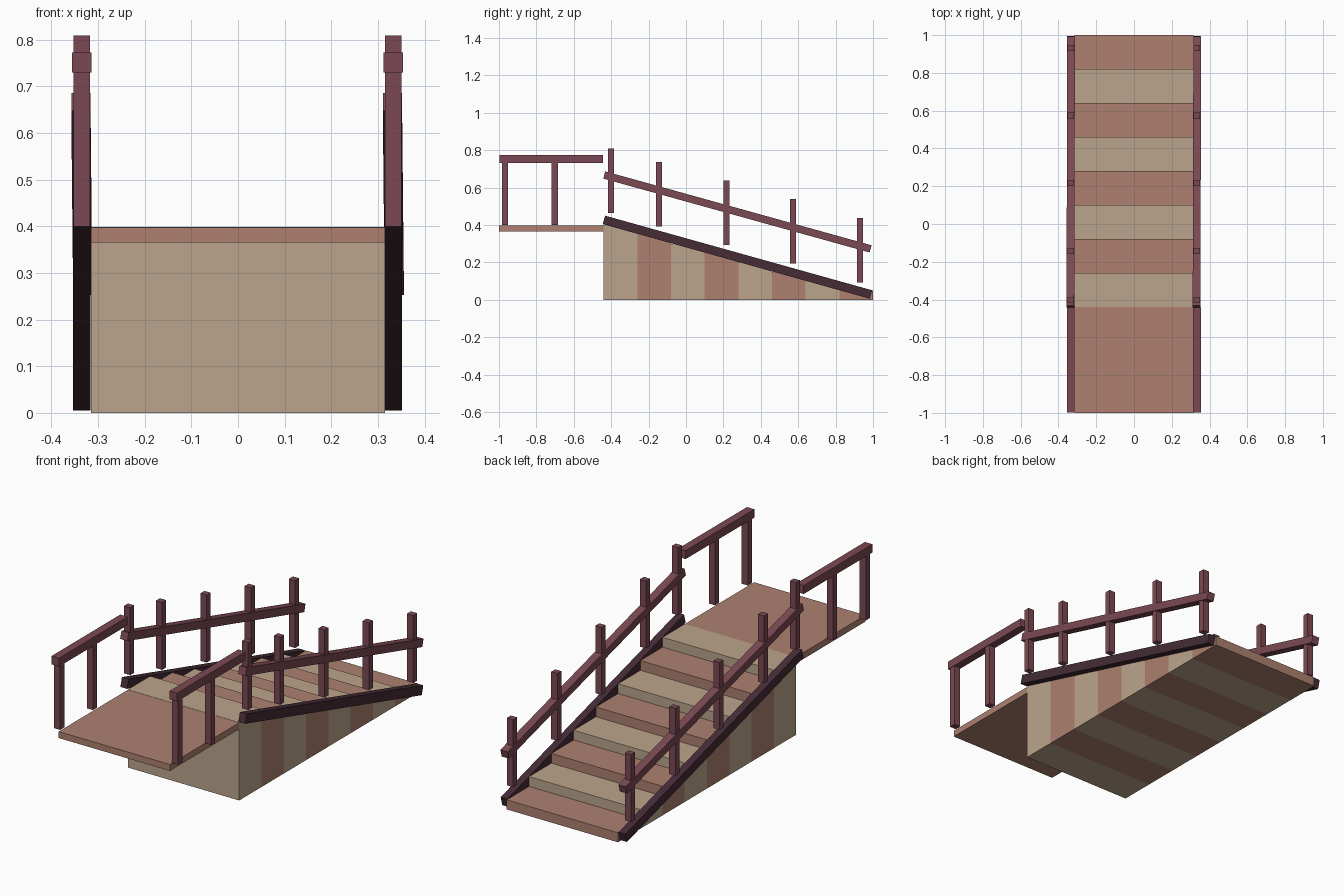
import bpy
from mathutils import Vector

if "Cube" in bpy.data.objects:
    bpy.data.objects.remove(bpy.data.objects["Cube"])


def material(name, srgb):
    m = bpy.data.materials.new(name)
    lin = [((c / 255 + 0.055) / 1.055) ** 2.4 for c in srgb]
    m.diffuse_color = (*lin, 1)
    m.use_nodes = True
    m.node_tree.nodes["Principled BSDF"].inputs["Base Color"].default_value = m.diffuse_color
    return m


TAN = material("tan wood", (188, 165, 140))
RED = material("reddish wood", (173, 128, 112))
RAIL = material("plum rail wood", (123, 73, 83))
DARK = material("dark stringer wood", (70, 44, 54))


def box(name, lo, hi, mat):
    """Axis-aligned box between two corners."""
    lo, hi = Vector(lo), Vector(hi)
    bpy.ops.mesh.primitive_cube_add(size=1, location=(lo + hi) / 2)
    ob = bpy.context.object
    ob.name = name
    ob.scale = hi - lo
    ob.data.materials.append(mat)
    return ob


def beam(name, a, b, width, thick, mat):
    """Square-ended beam running from a to b."""
    a, b = Vector(a), Vector(b)
    d = b - a
    bpy.ops.mesh.primitive_cube_add(size=1, location=(a + b) / 2)
    ob = bpy.context.object
    ob.name = name
    ob.rotation_euler = d.to_track_quat('Y', 'Z').to_euler()
    ob.scale = (width, d.length, thick)
    ob.data.materials.append(mat)
    return ob


# Solid steps in alternating colours, lowest at the back
N, TREAD, RISE = 8, 0.18, 0.05
for i in range(N):
    y1 = 1.0 - i * TREAD
    box(f"step_{i + 1}", (-0.315, y1 - TREAD, 0), (0.315, y1, RISE * (i + 1) - 0.001),
        TAN if i % 2 else RED)

# Landing platform
box("landing", (-0.315, -1.0, 0.365), (0.315, -0.44, 0.398), RED)

for side, x in (("left", -0.335), ("right", 0.333)):
    # Sloped side board along the steps
    beam(f"{side}_stringer", (x, -0.439, 0.427), (x, 0.989, 0.028), 0.038, 0.047, DARK)
    # Sloped handrail, very slightly skewed
    beam(f"{side}_stair_rail", (x - 0.002, -0.437, 0.667), (x + 0.002, 0.987, 0.272),
         0.041, 0.040, RAIL)
    # Level handrail over the landing
    box(f"{side}_landing_rail", (x - 0.021, -0.998, 0.73), (x + 0.021, -0.443, 0.773), RAIL)
    # Landing posts
    for k, y in enumerate((-0.968, -0.702)):
        box(f"{side}_landing_post_{k + 1}", (x - 0.0175, y - 0.017, 0.40),
            (x + 0.0175, y + 0.017, 0.735), RAIL)
    # Stair posts following the slope
    for k, y in enumerate((-0.402, -0.144, 0.216, 0.573, 0.931)):
        z = 0.352 - 0.278 * y
        box(f"{side}_stair_post_{k + 1}", (x - 0.0175, y - 0.016, z),
            (x + 0.0175, y + 0.016, z + 0.345), RAIL)
